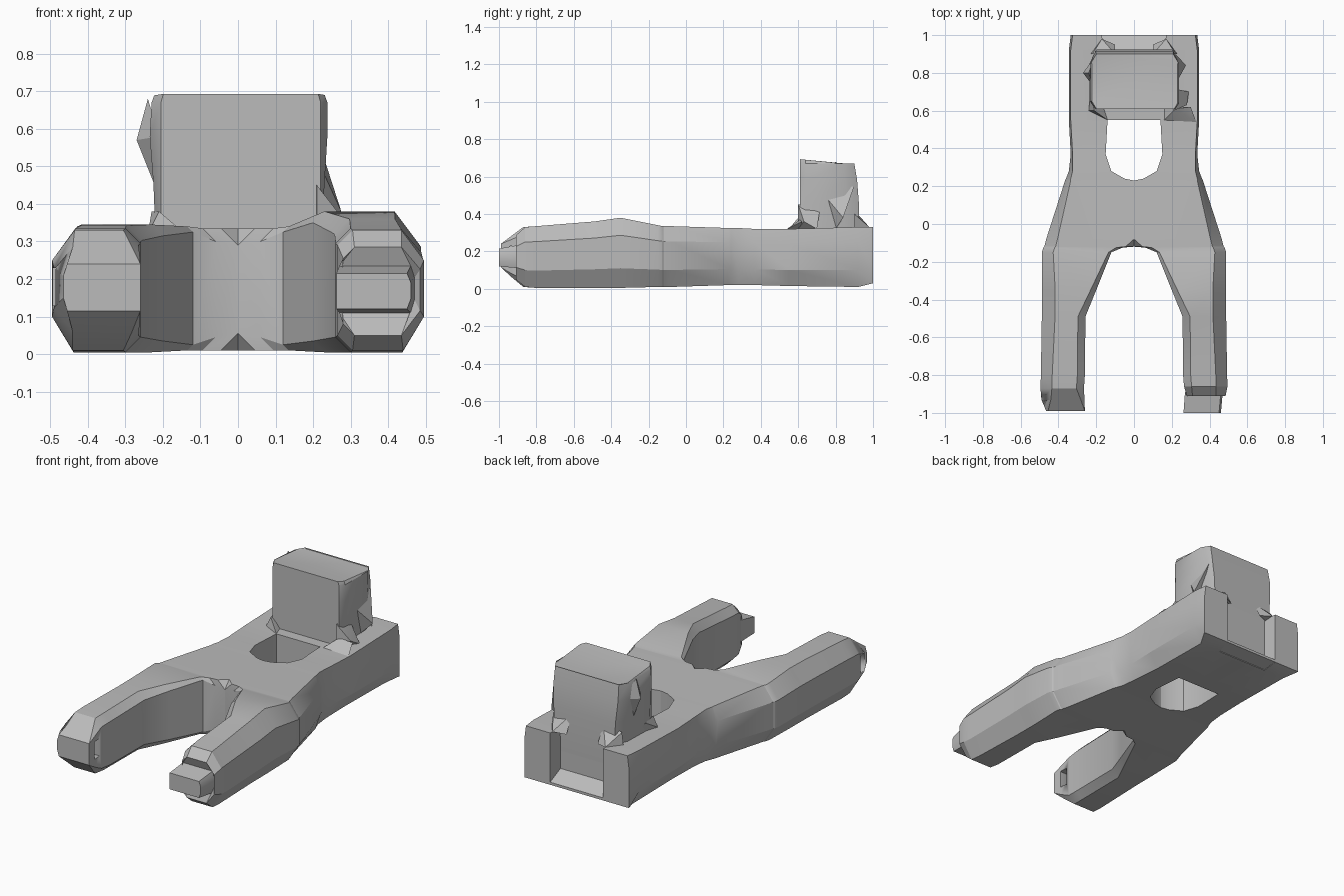
import bpy
import bmesh

cube = bpy.data.objects.get("Cube")
if cube:
    bpy.data.objects.remove(cube, do_unlink=True)

grey = bpy.data.materials.new("plain grey")
grey.use_nodes = True
grey.diffuse_color = (0.5, 0.5, 0.5, 1)
grey.node_tree.nodes["Principled BSDF"].inputs["Base Color"].default_value = (0.5, 0.5, 0.5, 1)


def finish(bm, name, angle=0.4):
    """Turn a bmesh into a shaded grey object."""
    bmesh.ops.remove_doubles(bm, verts=bm.verts, dist=0.0005)
    bmesh.ops.dissolve_degenerate(bm, edges=bm.edges, dist=0.0005)
    bmesh.ops.recalc_face_normals(bm, faces=bm.faces)
    mesh = bpy.data.meshes.new(name)
    bm.to_mesh(mesh)
    bm.free()
    mesh.materials.append(grey)
    ob = bpy.data.objects.new(name, mesh)
    bpy.context.collection.objects.link(ob)
    bpy.ops.object.select_all(action="DESELECT")
    ob.select_set(True)
    bpy.context.view_layer.objects.active = ob
    bpy.ops.object.shade_smooth_by_angle(angle=angle)
    return ob


def loft(bm, rings):
    """Skin a list of closed rings and cap both ends."""
    loops = [[bm.verts.new(p) for p in ring] for ring in rings]
    for a, b in zip(loops, loops[1:]):
        for i in range(len(a)):
            j = (i + 1) % len(a)
            bm.faces.new((a[i], a[j], b[j], b[i]))
    bm.faces.new(loops[0][::-1])
    bm.faces.new(loops[-1])


def box(name, x, y, z):
    bm = bmesh.new()
    loft(bm, [[(x[0], y[0], h), (x[1], y[0], h), (x[1], y[1], h), (x[0], y[1], h)] for h in z])
    return finish(bm, name)


def section(side, y, inner, outer, low, high, top_in, bottom_in, edge):
    """Chamfered cross-section of one side rail."""
    span = high - low
    pts = [(inner, low + edge), (inner + edge, low), (outer - bottom_in, low),
           (outer, low + span * 0.28), (outer, high - span * 0.25),
           (outer - top_in, high), (inner + edge, high), (inner, high - edge)]
    return [(side * x, y, z) for x, z in pts]


# Side rails: y, inner x, outer x, bottom, top, top chamfer, bottom chamfer, inner chamfer
def rail(name, side, peak, tip):
    stations = [
        (1.0, 0.17, 0.335, 0.03, 0.33, 0.01, 0.0, 0),
        (0.92, 0.16, 0.345, 0.01, 0.33, 0.01, 0.05, 0),
        (0.92, 0, 0.345, 0.01, 0.33, 0.01, 0.05, 0),
        (0.55, 0, 0.345, 0.015, 0.32, 0.01, 0.05, 0),
        (0.55, 0.14, 0.345, 0.015, 0.32, 0.01, 0.05, 0),
        (0.37, 0.15, 0.335, 0.02, 0.32, 0.01, 0.03, 0),
        (0.28, 0.12, 0.345, 0.02, 0.325, 0.02, 0.03, 0),
        (0.24, 0.05, 0.36, 0.02, 0.325, 0.025, 0.03, 0),
        (0.23, 0, 0.365, 0.02, 0.325, 0.03, 0.03, 0),
        (-0.08, 0, 0.465, 0.01, 0.335, 0.06, 0.06, 0),
        (-0.12, 0, 0.475, 0.01, 0.335, 0.06, 0.06, 0.045),
        (-0.125, 0.06, 0.48, 0.01, 0.335, 0.06, 0.06, 0.035),
        (-0.15, 0.12, 0.488, 0.01, 0.34, 0.06, 0.06, 0.015),
        (-0.35, 0.2, 0.487, 0.005, peak, 0.07, 0.06, 0.03),
        (-0.49, 0.257, 0.488, 0.005, (peak + 0.34) / 2, 0.07, 0.06, 0.04),
        (-0.8, 0.26, 0.493, 0.005, 0.335, 0.06, 0.055, 0.04),
    ] + tip
    bm = bmesh.new()
    loft(bm, [section(side, *s) for s in stations])
    # Drop the hidden walls on the centre plane
    hidden = [f for f in bm.faces if f.calc_area() > 0 and all(abs(v.co.x) < 0.001 for v in f.verts)]
    bmesh.ops.delete(bm, geom=hidden, context="FACES_ONLY")
    return finish(bm, name)


stepped_tip = [
    (-0.86, 0.265, 0.495, 0.01, 0.33, 0.06, 0.055, 0.04),
    (-0.91, 0.28, 0.485, 0.05, 0.285, 0.05, 0.05, 0.03),
    (-0.89, 0.27, 0.47, 0.11, 0.235, 0.01, 0.01, 0),
    (-1.0, 0.262, 0.46, 0.12, 0.215, 0.01, 0.01, 0),
]
rounded_tip = [
    (-0.87, 0.265, 0.495, 0.01, 0.33, 0.06, 0.055, 0.04),
    (-0.93, 0.262, 0.49, 0.06, 0.285, 0.05, 0.05, 0.02),
    (-0.99, 0.26, 0.465, 0.115, 0.24, 0.01, 0.01, 0),
]
rail("left_rail", 1, 0.38, stepped_tip)
right_rail = rail("right_rail", -1, 0.345, rounded_tip)

# Pin hole through the right tip
cutter = box("pin_hole_cutter", (-0.6, -0.2), (-0.94, -0.89), (0.13, 0.23))
cutter.hide_render = True
cutter.hide_viewport = True
cutter.display_type = "WIRE"
hole = right_rail.modifiers.new("pin_hole", "BOOLEAN")
hole.operation = "DIFFERENCE"
hole.object = cutter

# Sloping floor of the rear notch
bm = bmesh.new()
loft(bm, [[(x, 0.9, 0.01), (x, 1.0, 0.03), (x, 1.0, 0.045), (x, 0.9, 0.11)] for x in (-0.18, 0.18)])
finish(bm, "rear_notch_floor")

# Upright block with uneven sides: height, left, right, back edge
bm = bmesh.new()
rings = []
for z, left, right, back in ((0.2, 0.22, -0.215, 0.92), (0.45, 0.23, -0.225, 0.925),
                             (0.58, 0.238, -0.235, 0.915), (0.67, 0.238, -0.23, 0.9)):
    rings.append([(-0.205, 0.61, z), (0.22, 0.61, z), (left, 0.64, z), (left, 0.85, z),
                  (left - 0.03, back, z), (right + 0.03, back, z), (right, 0.85, z), (right, 0.65, z)])
rings.append([(x * 0.97, min(y, 0.9), 0.693 - (y - 0.61) * 0.1) for x, y, z in rings[-1]])
loft(bm, rings)
finish(bm, "upright_block", 0.6)


# Crumpled shards around the block
def shard(name, points):
    bm = bmesh.new()
    for p in points:
        bm.verts.new(p)
    bmesh.ops.convex_hull(bm, input=bm.verts)
    finish(bm, name)


shard("right_upper_shard", [(-0.21, 0.72, 0.58), (-0.21, 0.88, 0.58), (-0.27, 0.8, 0.57),
                            (-0.24, 0.8, 0.68), (-0.21, 0.8, 0.42)])
shard("left_upper_shard", [(0.22, 0.74, 0.5), (0.22, 0.9, 0.55), (0.275, 0.84, 0.38), (0.22, 0.8, 0.32)])
shard("left_base_shard", [(0.21, 0.6, 0.45), (0.2, 0.72, 0.45), (0.28, 0.63, 0.36),
                          (0.29, 0.7, 0.32), (0.21, 0.6, 0.32)])
shard("left_shoulder", [(0.16, 0.62, 0.32), (0.33, 0.54, 0.32), (0.22, 0.61, 0.37),
                        (0.3, 0.62, 0.36), (0.16, 0.55, 0.32)])
shard("right_shoulder", [(-0.21, 0.6, 0.38), (-0.23, 0.7, 0.38), (-0.24, 0.6, 0.32),
                         (-0.14, 0.55, 0.32), (-0.2, 0.75, 0.32)])
for side in (-1, 1):
    shard("rear_shard", [(side * 0.1, 0.9, 0.42), (side * 0.22, 0.9, 0.4), (side * 0.17, 0.98, 0.33),
                         (side * 0.1, 0.95, 0.32), (side * 0.23, 0.9, 0.32)])
